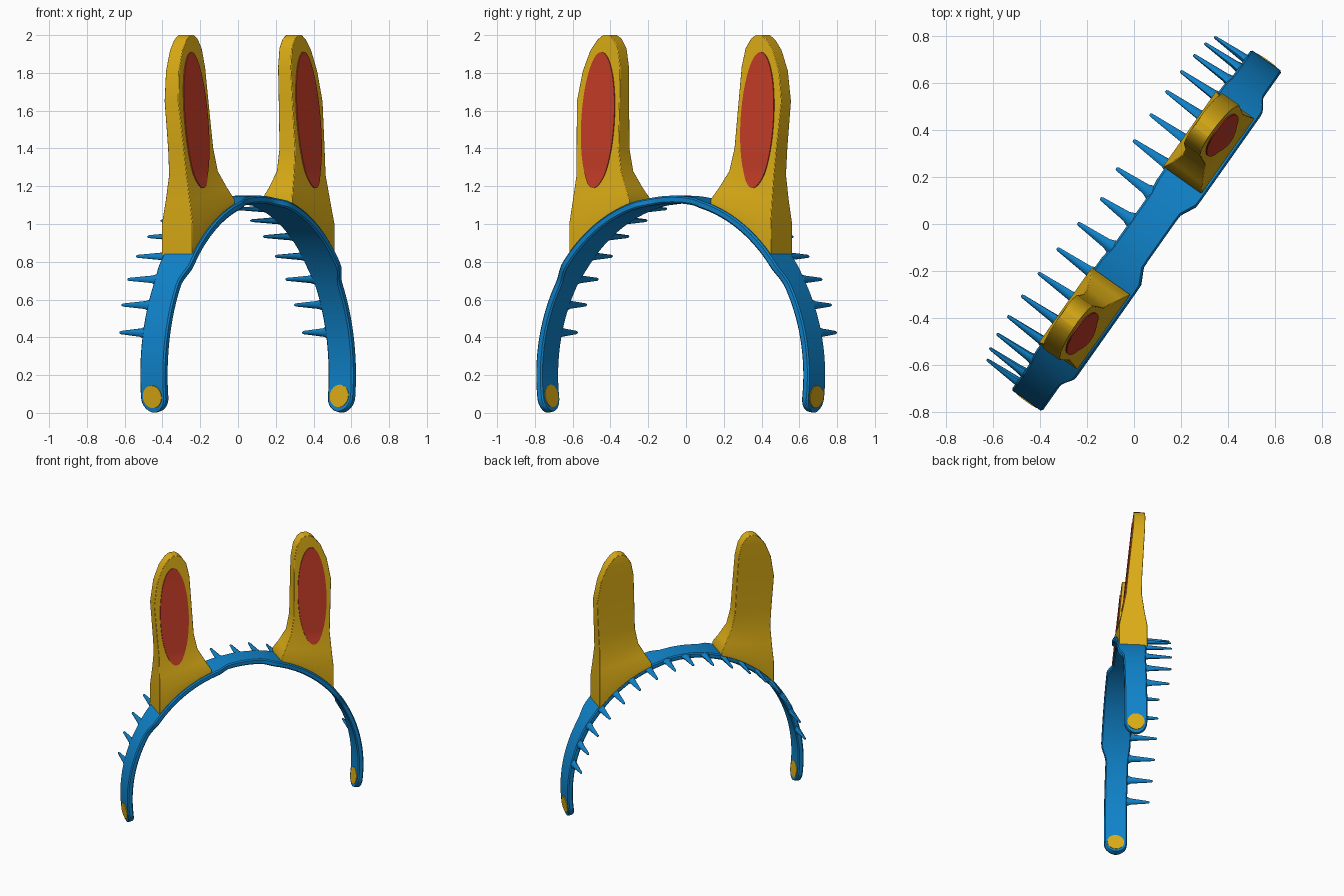
import bpy, bmesh, math
from mathutils import Matrix, Vector

if "Cube" in bpy.data.objects:
    bpy.data.objects.remove(bpy.data.objects["Cube"])

# The band runs diagonally: local x = along band, local y = towards the back
PLACE = Matrix.Rotation(math.radians(54.8), 4, 'Z') @ Matrix.Translation((0.008, 0, 0))
A, B, ZC, THICK = 0.885, 0.95, 0.2, 0.04


def material(name, color):
    m = bpy.data.materials.new(name)
    m.diffuse_color = (*color, 1)
    m.use_nodes = True
    m.node_tree.nodes["Principled BSDF"].inputs["Base Color"].default_value = m.diffuse_color
    return m


BLUE = material("blue", (0.005, 0.23, 0.6))
YELLOW = material("yellow", (0.72, 0.42, 0.008))
RED = material("red", (0.55, 0.045, 0.02))


def finish(bm, name, mat, angle=35, bevel=0):
    bmesh.ops.recalc_face_normals(bm, faces=bm.faces)
    me = bpy.data.meshes.new(name)
    bm.to_mesh(me)
    bm.free()
    me.transform(PLACE)
    me.materials.append(mat)
    ob = bpy.data.objects.new(name, me)
    bpy.context.collection.objects.link(ob)
    if bevel:
        mod = ob.modifiers.new("bevel", 'BEVEL')
        mod.width, mod.segments = bevel, 2
        mod.limit_method, mod.angle_limit = 'ANGLE', math.radians(50)
    bpy.ops.object.select_all(action='DESELECT')
    ob.select_set(True)
    bpy.context.view_layer.objects.active = ob
    bpy.ops.object.shade_smooth_by_angle(angle=math.radians(angle))
    return ob


def loft(bm, rings):
    vs = [[bm.verts.new(p) for p in r] for r in rings]
    n = len(rings[0])
    for a, b in zip(vs, vs[1:]):
        for i in range(n):
            bm.faces.new((a[i], a[(i + 1) % n], b[(i + 1) % n], b[i]))
    bm.faces.new(vs[0])
    bm.faces.new(vs[-1])


def lerp(a, b, t):
    return a + (b - a) * t


def smooth(lo, hi, x):
    t = min(1, max(0, (x - lo) / (hi - lo)))
    return t * t * (3 - 2 * t)


def arch(theta, depth=0.0):
    """Point on the arch, moved inwards by depth, and its outward normal."""
    s, c = math.sin(theta), math.cos(theta)
    n = Vector((s / A, 0, c / B)).normalized()
    return Vector((A * s, 0, ZC + B * c)) - n * depth, n


# Headband: swept strip, wider under the ears, with round ends
bm = bmesh.new()
rings = []
end = math.acos(-(ZC - 0.001) / B)
for i in range(141):
    th = end * math.sin((i / 140 * 2 - 1) * math.pi / 2)
    p, n = arch(th)
    u = abs(p.x)
    wide = smooth(0.13, 0.22, u) * (1 - smooth(0.69, 0.76, u)) if p.z > ZC else 0
    front, back = -0.14 - 0.036 * wide, 0.02 + 0.01 * wide
    if p.z < 0.08:
        w = max(0.008, math.sqrt(max(0, 0.08 ** 2 - (0.08 - p.z) ** 2)))
        front, back = -0.06 - w, -0.06 + w
    c = min(0.008, (back - front) * 0.3)
    section = [(front + c, 0), (back - c, 0), (back, c), (back, THICK - c),
               (back - c, THICK), (front + c, THICK), (front, THICK - c), (front, c)]
    rings.append([Vector((0, y, 0)) + p - n * d for y, d in section])
loft(bm, rings)
finish(bm, "headband", BLUE, 40)

# Comb teeth along the back edge
bm = bmesh.new()
for k in range(-8, 9):
    p, n = arch(math.radians(9.5 * k), THICK / 2)
    tan = Vector((n.z, 0, -n.x))
    tip = 0.18 + 0.036 * math.sin(math.pi * min(1, abs(k) / 8)) ** 0.7
    rings = []
    for y, r in ((0.0, 0.036), (0.02, 0.034), (0.045, 0.023), (tip - 0.008, 0.009), (tip, 0.005)):
        rings.append([p + Vector((0, y, 0)) + tan * r * math.cos(a) + n * min(r * 0.75, 0.019) * math.sin(a)
                      for a in (j * math.pi / 4 for j in range(8))])
    loft(bm, rings)
finish(bm, "comb_teeth", BLUE, 50)

# Ear rows: inner u, inner z, outer u, outer z, front y, back y
ROWS = [(0.263, 1.13, 0.653, 1.00, -0.16, 0.04),
        (0.30, 1.19, 0.646, 1.12, -0.138, 0.02),
        (0.35, 1.28, 0.640, 1.26, -0.112, 0.002),
        (0.375, 1.40, 0.648, 1.40, -0.10, 0.003),
        (0.385, 1.65, 0.663, 1.65, -0.076, 0.015),
        (0.393, 1.83, 0.636, 1.81, -0.06, 0.025),
        (0.413, 1.93, 0.592, 1.92, -0.052, 0.03),
        (0.445, 1.98, 0.550, 1.975, -0.048, 0.032),
        (0.475, 2.0, 0.515, 2.0, -0.046, 0.03)]
COLS = 8


def ear_front(z):
    """Front surface depth of the ear at height z, along its middle."""
    pts = [(lerp(r[1], r[3], 0.6), r[4]) for r in ROWS]
    for (z0, y0), (z1, y1) in zip(pts, pts[1:]):
        if z <= z1:
            return lerp(y0, y1, (z - z0) / (z1 - z0))
    return pts[-1][1]


for s, side in ((-1, "left"), (1, "right")):
    # Ear: foot follows the arch, then blends into a thin leaning blade
    bm = bmesh.new()
    rings = []
    for r in [None] + ROWS:
        ui, zi, uo, zo, yf, yb = r or ROWS[0]
        line = []
        for j in range(COLS + 1):
            t = j / COLS
            u = lerp(ui, uo, t)
            z = lerp(zi, zo, t) if r else arch(math.asin(u / A))[0].z - 0.008
            line.append((s * u, z))
        rings.append([(u, yf, z) for u, z in line] + [(u, yb, z) for u, z in reversed(line)])
    # strips for the caps keep the curved foot clean
    vs = [[bm.verts.new(p) for p in ring] for ring in rings]
    n = len(vs[0])
    for a, b in zip(vs, vs[1:]):
        for i in range(n):
            bm.faces.new((a[i], a[(i + 1) % n], b[(i + 1) % n], b[i]))
    for cap in (vs[0], vs[-1]):
        for i in range(COLS):
            bm.faces.new((cap[i], cap[i + 1], cap[n - 2 - i], cap[n - 1 - i]))
    finish(bm, side + "_ear", YELLOW, 40, 0.01)

    # Inner ear: thin oval plate following the ear front
    bm = bmesh.new()
    rings = []
    for i in range(33):
        a = math.pi * (0.01 + 0.98 * i / 32)
        z, w = 1.55 - 0.36 * math.cos(a), 0.106 * math.sin(a)
        y = ear_front(z)
        rings.append([(s * 0.516 - w, y - 0.006, z), (s * 0.516 + w, y - 0.006, z),
                      (s * 0.516 + w, y + 0.003, z), (s * 0.516 - w, y + 0.003, z)])
    loft(bm, rings)
    finish(bm, side + "_inner_ear", RED, 40)

    # End disc: round stud showing on both faces of the band tip
    bm = bmesh.new()
    th = s * math.acos((0.085 - ZC) / B)
    p, n = arch(th, THICK / 2)
    p.y = -0.06
    rot = n.to_track_quat('Z', 'Y').to_matrix().to_4x4()
    bmesh.ops.create_cone(bm, cap_ends=True, segments=32, radius1=0.06, radius2=0.06,
                          depth=THICK + 0.008, matrix=Matrix.Translation(p) @ rot)
    finish(bm, side + "_end_disc", YELLOW, 40)
